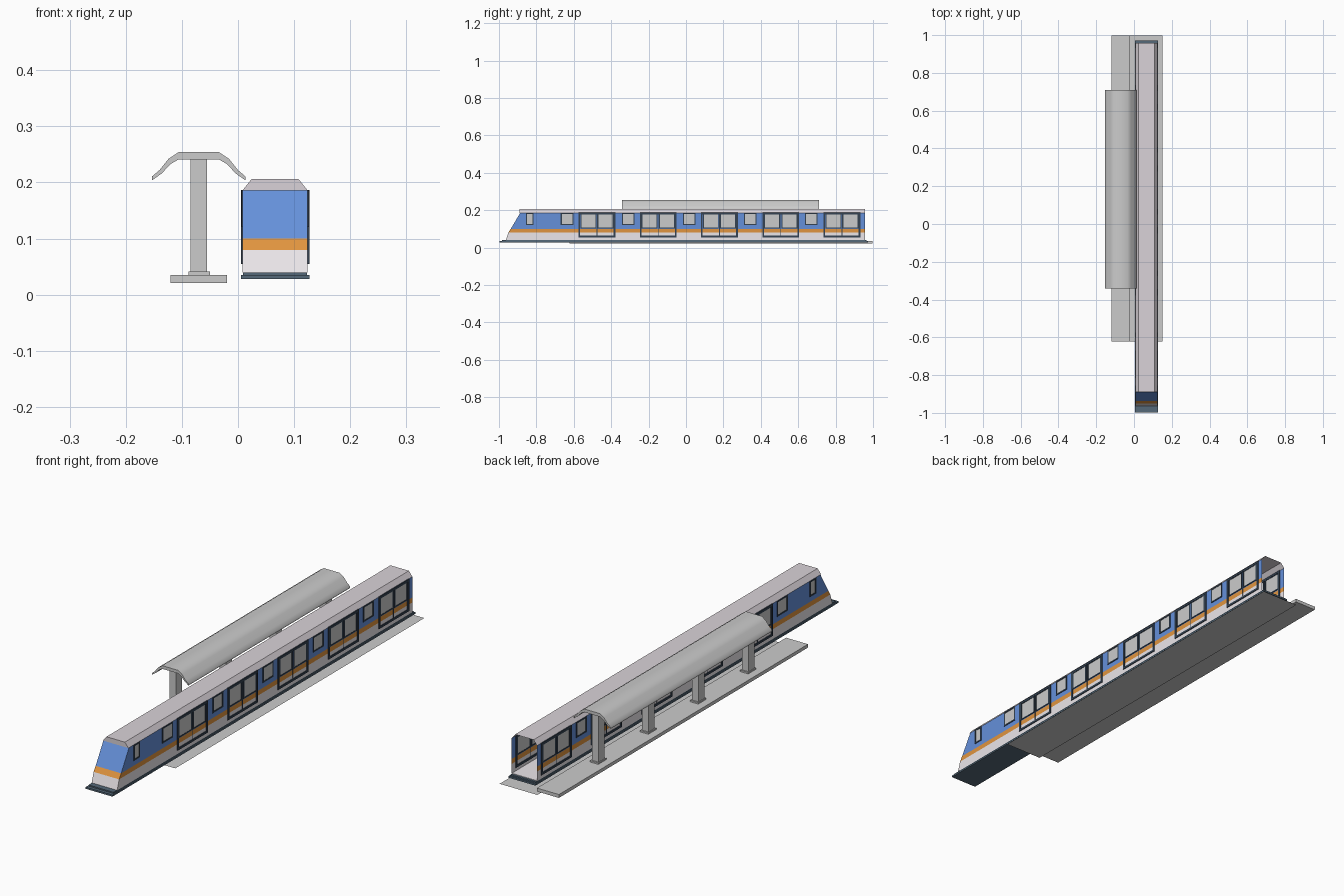
import bpy, bmesh, math
from mathutils import Vector

if "Cube" in bpy.data.objects:
    bpy.data.objects.remove(bpy.data.objects["Cube"])

CX, HW = 0.066, 0.058          # train centre line and half width of the body
REAR = 0.957


def mat(name, rgb):
    m = bpy.data.materials.new(name)
    m.diffuse_color = (*rgb, 1)
    m.use_nodes = True
    m.node_tree.nodes["Principled BSDF"].inputs["Base Color"].default_value = m.diffuse_color
    return m


BLUE = mat("blue_paint", (0.13, 0.28, 0.70))
ORANGE = mat("orange_paint", (0.75, 0.30, 0.05))
WHITE = mat("white_paint", (0.84, 0.80, 0.83))
ROOF = mat("roof_paint", (0.70, 0.65, 0.69))
DARK = mat("dark_trim", (0.035, 0.055, 0.085))
SKIRT = mat("skirt_paint", (0.09, 0.14, 0.19))


def finish(name, bm, material=None):
    bmesh.ops.recalc_face_normals(bm, faces=bm.faces[:])
    me = bpy.data.meshes.new(name)
    bm.to_mesh(me)
    bm.free()
    ob = bpy.data.objects.new(name, me)
    bpy.context.collection.objects.link(ob)
    if material:
        me.materials.append(material)
    return ob


def boxes(name, specs, material=None):
    """One object from boxes given as (x0, x1, y0, y1, z0, z1)."""
    bm = bmesh.new()
    for x0, x1, y0, y1, z0, z1 in specs:
        vs = bmesh.ops.create_cube(bm, size=1)["verts"]
        for v in vs:
            v.co = Vector((x0 + (v.co.x + .5) * (x1 - x0),
                           y0 + (v.co.y + .5) * (y1 - y0),
                           z0 + (v.co.z + .5) * (z1 - z0)))
    return finish(name, bm, material)


def loft(name, rings, material=None, closed=True, caps=()):
    """Skin between rings of points; caps lists the rings to close."""
    bm = bmesh.new()
    rv = [[bm.verts.new(p) for p in r] for r in rings]
    n = len(rings[0])
    for a, b in zip(rv, rv[1:]):
        for i in range(n if closed else n - 1):
            j = (i + 1) % n
            bm.faces.new((a[i], a[j], b[j], b[i]))
    for c in caps:
        bm.faces.new(rv[c])
    return finish(name, bm, material)


# Track bed sheet and platform slab
bm = bmesh.new()
bm.faces.new([bm.verts.new(p) for p in ((-.022, -.622, .007), (.15, -.622, .007),
                                       (.15, .998, .007), (-.022, .998, .007))])
finish("track_bed", bm)
boxes("platform", [(-.12, -.02, -.622, .998, .021, .035)])

# Canopy posts with feet
POSTS = [.67 - .325 * i for i in range(4)]
boxes("canopy_posts", [(-.085, -.055, y - .02, y + .02, .035, .243) for y in POSTS])
boxes("post_feet", [(-.088, -.05, y - .026, y + .026, .035, .041) for y in POSTS])

# Curved canopy, an extruded profile with a loop near each end
top = [(.083, .211), (.070, .222), (.054, .242), (.036, .254)]
under = [(.036, .241), (.050, .233), (.066, .216), (.083, .204)]
half = top + under
profile = ([(-.07 - x, z) for x, z in top] + [(-.07 + x, z) for x, z in reversed(top)]
           + [(-.07 + x, z) for x, z in reversed(under)] + [(-.07 - x, z) for x, z in under])
canopy = loft("canopy", [[(x, y, z) for x, z in profile] for y in (-.341, -.28, .65, .71)],
              caps=(0, -1))
bpy.context.view_layer.objects.active = canopy
canopy.select_set(True)
bpy.ops.object.shade_smooth_by_angle(angle=math.radians(50))
canopy.select_set(False)


# Body bands: U-shaped shells, raked nose, open rear
def outline(z, front):
    return [(CX - HW, REAR, z), (CX - HW, front, z), (CX + HW, front, z), (CX + HW, REAR, z)]


levels = [(.04, -.963), (.08, -.950), (.10, -.937), (.186, -.886)]
for (lo, hi), (name, m) in zip(zip(levels, levels[1:]),
                               (("lower_body", WHITE), ("stripe", ORANGE), ("upper_body", BLUE))):
    loft(name, [outline(*lo), outline(*hi)], m, closed=False)

# Roof shell, closed at the front and open at the rear
roof = [(CX - HW, .186), (CX - .042, .206), (CX + .042, .206), (CX + HW, .186)]
loft("roof", [[(x, y, z) for x, z in roof] for y in (-.890, REAR)], ROOF, closed=False, caps=(0,))

# Underframe, sill and inner floor
boxes("underframe", [(CX - .061, CX + .061, -.998, .972, .028, .035)], SKIRT)
boxes("sill", [(CX - .057, CX + .057, -.985, .966, .035, .040)], SKIRT)
boxes("floor", [(CX - .057, CX + .057, -.955, REAR, .040, .042)], WHITE)

# Doors and windows on both sides; frames and glass run through the wall
frames, glass = [], []


def bar(target, depth, y0, y1, z0, z1):
    for s in (-1, 1):
        a, b = CX + s * (HW - depth), CX + s * (HW + depth)
        target.append((min(a, b), max(a, b), y0, y1, z0, z1))


def frame(y0, y1, z0, z1, t, depth):
    bar(frames, depth, y0, y0 + t, z0, z1)
    bar(frames, depth, y1 - t, y1, z0, z1)
    bar(frames, depth, y0 + t, y1 - t, z0, z0 + t)
    bar(frames, depth, y0 + t, y1 - t, z1 - t, z1)


def window(y0, y1, z0, z1, t=.006):
    frame(y0, y1, z0, z1, t, .0022)
    bar(glass, .0008, y0 + t, y1 - t, z0 + t, z1 - t)


for i in range(5):
    c = -.476 + .3275 * i
    frame(c - .0985, c + .0985, .055, .187, .009, .003)
    bar(frames, .0012, c - .0015, c + .0015, .064, .178)
    for s in (-1, 1):
        a, b = sorted((c + s * .004, c + s * .0885))
        window(a, b, .103, .181, .005)
    w = -.636 + .3265 * i
    window(w - .034, w + .034, .121, .186)
window(-.856, -.816, .121, .186)

boxes("door_and_window_frames", frames, DARK)
boxes("window_glass", glass)
